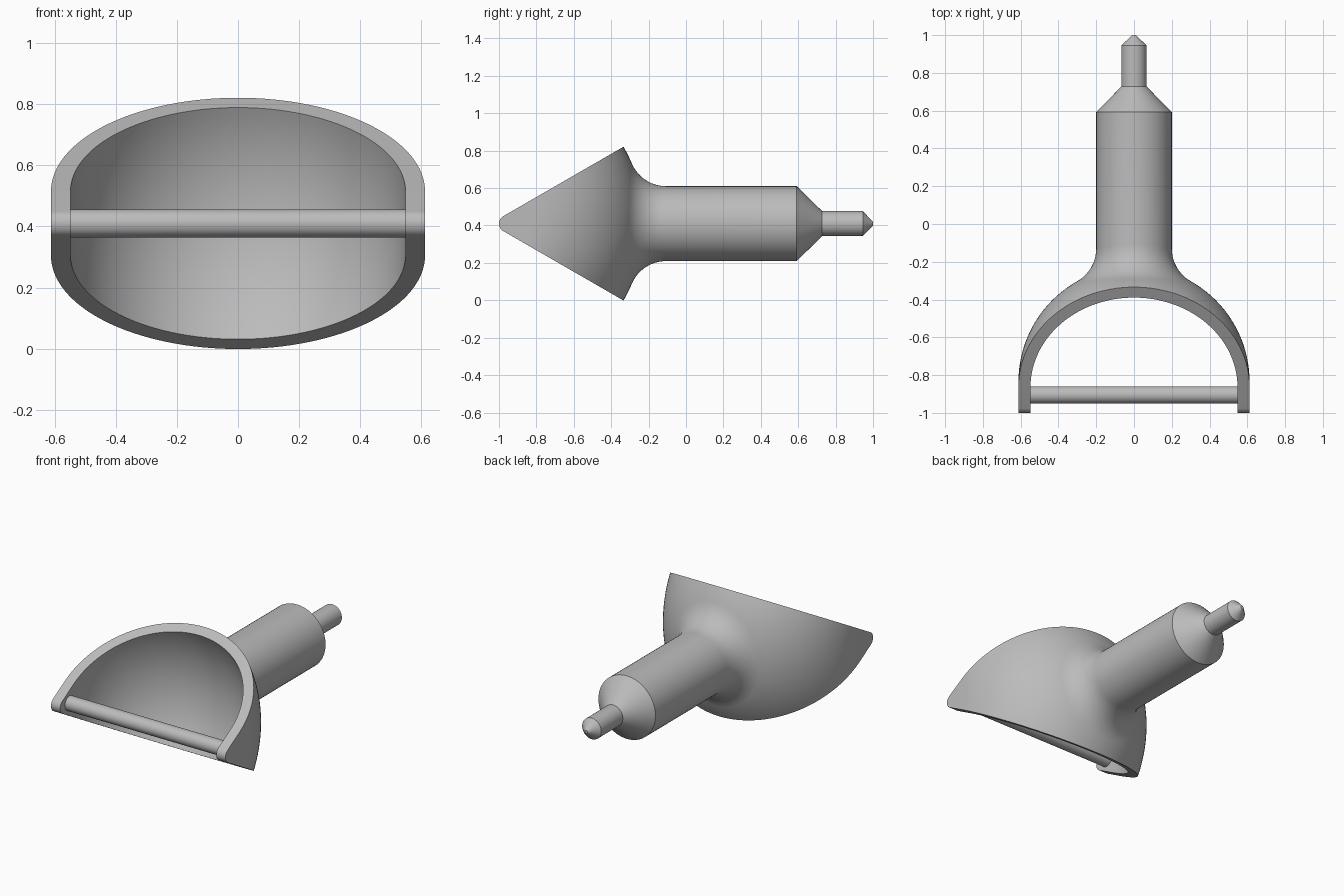
import bpy, bmesh
from math import sin, cos, pi, radians, sqrt
from mathutils import Vector

cube = bpy.data.objects.get("Cube")
if cube:
    bpy.data.objects.remove(cube)

grey = bpy.data.materials.new("grey")
grey.use_nodes = True
grey.diffuse_color = (0.5, 0.5, 0.5, 1)
grey.node_tree.nodes["Principled BSDF"].inputs["Base Color"].default_value = (0.5, 0.5, 0.5, 1)

AXIS_Z = 0.41          # height of the centre line
HINGE_Y = -1.046       # axis the yoke profile turns around
ARM = 0.21             # straight arm length before the bow
OUTER, INNER = 0.612, 0.548
TIP = 0.046            # rounding radius at the arm ends
SHAFT, FILLET = 0.2, 0.2


def finish(bm, name):
    bmesh.ops.recalc_face_normals(bm, faces=bm.faces)
    mesh = bpy.data.meshes.new(name)
    bm.to_mesh(mesh)
    bm.free()
    mesh.materials.append(grey)
    obj = bpy.data.objects.new(name, mesh)
    bpy.context.collection.objects.link(obj)
    obj.location.z = AXIS_Z
    bpy.ops.object.select_all(action="DESELECT")
    obj.select_set(True)
    bpy.context.view_layer.objects.active = obj
    bpy.ops.object.shade_smooth_by_angle(angle=radians(30))
    return obj


def bridge(bm, rings):
    """Join neighbouring closed rings with quads."""
    for a, b in zip(rings, rings[1:]):
        n = len(a)
        for i in range(n):
            j = (i + 1) % n
            bm.faces.new((a[i], a[j], b[j], b[i]))


# Yoke: a U profile swept through 60 degrees, with rounded arm ends
def tip_point(x, phi):
    a = pi - 2 * phi
    return Vector((x, HINGE_Y + TIP * (2 + cos(a)), TIP * sin(a)))


def bow(radius, phi, steps=64):
    pts = [tip_point(radius, phi)]
    for k in range(steps + 1):
        a = pi * k / steps
        reach = ARM + radius * sin(a)
        pts.append(Vector((radius * cos(a), HINGE_Y + reach * cos(phi), reach * sin(phi))))
    return pts + [tip_point(-radius, phi)]


bm = bmesh.new()
sections = []
for k in range(33):
    phi = radians(-30 + 60 * k / 32)
    loop = bow(OUTER, phi) + bow(INNER, phi)[::-1]
    sections.append([bm.verts.new(p) for p in loop])
bridge(bm, sections)
for s in (sections[0], sections[-1]):
    n = len(s)
    for i in range(n // 2 - 1):
        bm.faces.new((s[i], s[i + 1], s[n - 2 - i], s[n - 1 - i]))
finish(bm, "yoke")


# Shaft: flared root blending into the yoke, then a stepped, chamfered rod
def root_curve(theta, steps=12):
    """Rolling-ball fillet between the yoke and the shaft at one angle."""
    r = SHAFT + FILLET
    x, z = r * cos(theta), r * sin(theta)
    s = ARM + sqrt((OUTER + FILLET) ** 2 - x * x)
    centre = Vector((x, HINGE_Y + sqrt(s * s - z * z), z))
    ring = Vector((0, HINGE_Y + (centre.y - HINGE_Y) * ARM / s, z * ARM / s))
    to_yoke = (ring - centre).normalized()
    to_shaft = Vector((-cos(theta), 0, -sin(theta)))
    return [centre + FILLET * to_yoke.slerp(to_shaft, k / steps) for k in range(steps + 1)]


SIDES = 64
angles = [2 * pi * i / SIDES for i in range(SIDES)]
bm = bmesh.new()
curves = [root_curve(t) for t in angles]
rings = [[bm.verts.new(p) for p in row] for row in zip(*curves)]
for y, r in ((0.592, SHAFT), (0.728, 0.067), (0.945, 0.067), (1.0, 0.01)):
    rings.append([bm.verts.new((r * cos(t), y, r * sin(t))) for t in angles])
bridge(bm, rings)
bm.faces.new(rings[-1])
finish(bm, "shaft")

# Cross bar between the arms
bm = bmesh.new()
ends = [[bm.verts.new((x, -0.905 + TIP * cos(t), TIP * sin(t))) for t in angles]
        for x in (-0.56, 0.56)]
bridge(bm, ends)
for e in ends:
    bm.faces.new(e)
finish(bm, "cross_bar")
